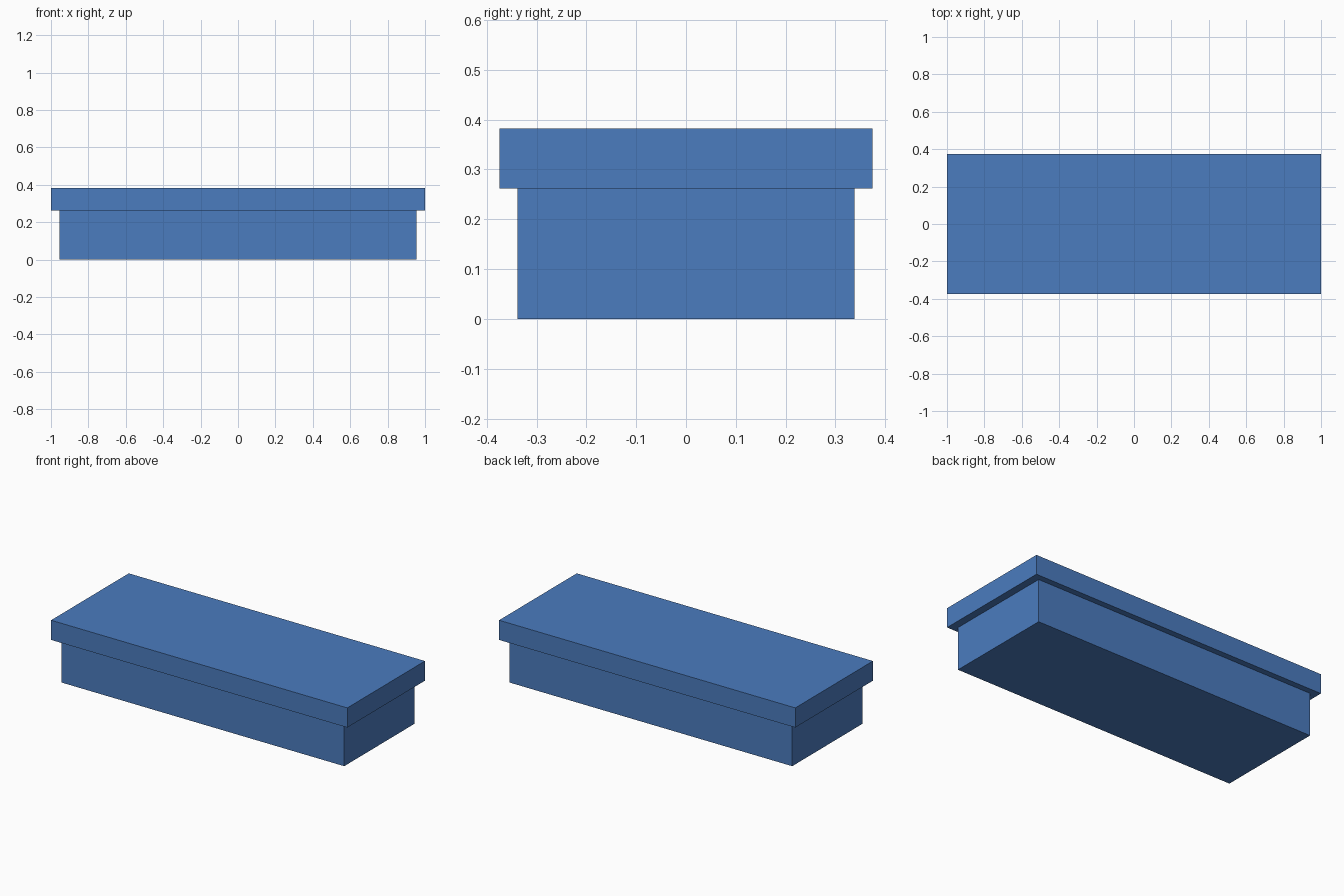
import bpy

if "Cube" in bpy.data.objects:
    bpy.data.objects.remove(bpy.data.objects["Cube"])

blue = bpy.data.materials.new("blue")
blue.diffuse_color = (0.07, 0.20, 0.52, 1.0)
blue.use_nodes = True
blue.node_tree.nodes["Principled BSDF"].inputs["Base Color"].default_value = blue.diffuse_color


def box(name, width, depth, z0, z1):
    bpy.ops.mesh.primitive_cube_add(size=1, location=(0, 0, (z0 + z1) / 2))
    obj = bpy.context.object
    obj.name = name
    obj.scale = (width, depth, z1 - z0)
    bpy.ops.object.transform_apply(location=False, rotation=False, scale=True)
    obj.data.materials.append(blue)
    return obj


SEAM = 0.262  # height where the lid rests on the body

# Lower body of the box
box("box_body", 1.908, 0.676, 0.0, SEAM)

# Overhanging lid
box("lid", 2.0, 0.749, SEAM, 0.382)
